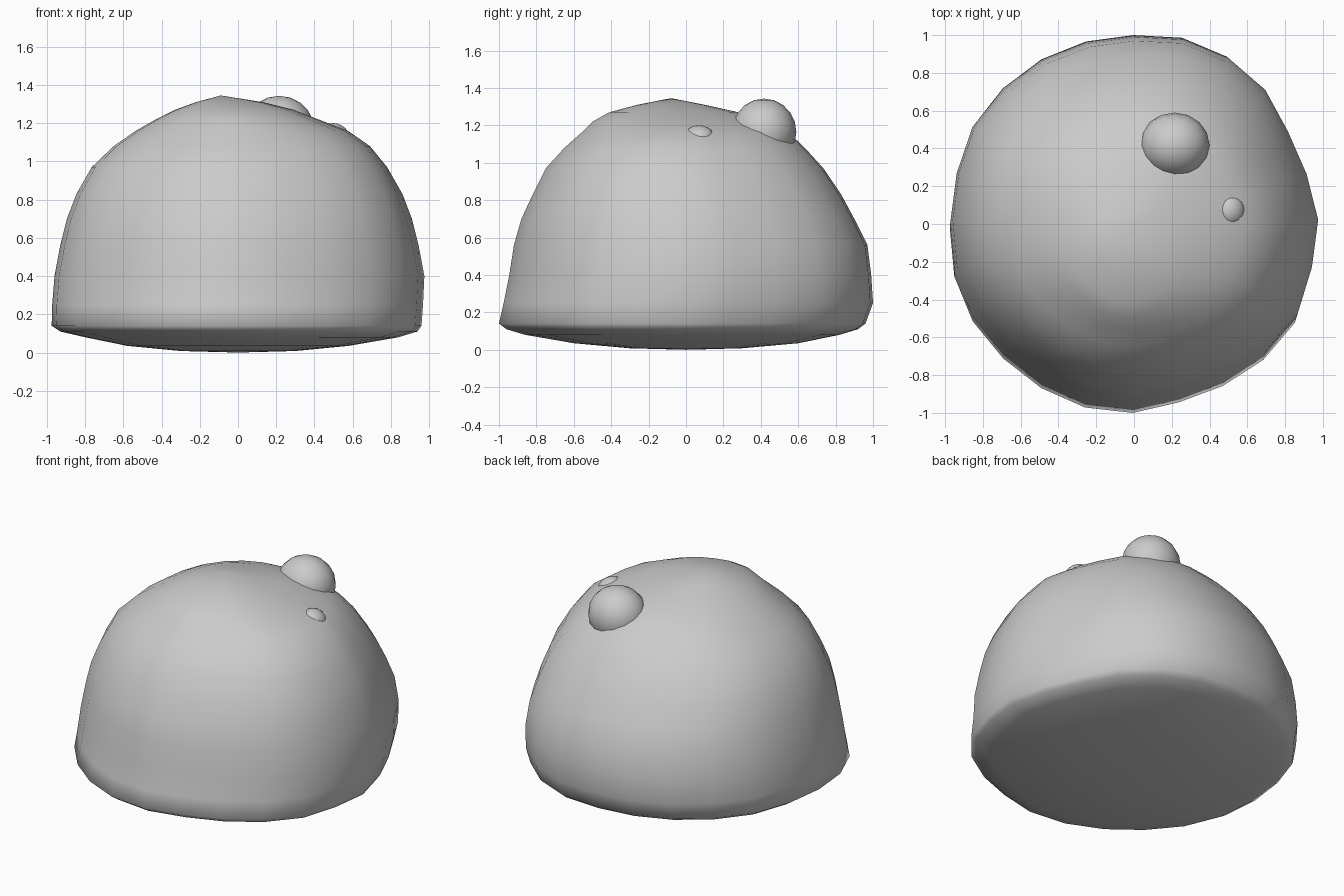
import bpy, bmesh
from math import sin, cos, pi
from mathutils import Matrix, Euler

if "Cube" in bpy.data.objects:
    bpy.data.objects.remove(bpy.data.objects["Cube"])

# Slightly lumpy plan outline, radius every 15 degrees
OUTLINE = [.975, .95, .945, .985, 1.0, 1.0, 1.0, .98, .985, .99, .995, .98,
           .975, .99, .99, .98, .98, .985, .99, .957, .967, .99, 1.005, .98]

# Cross-sections from bottom to top: z, x min, x max, y min, y max
RINGS = [(.008, -.30, .30, -.30, .30),
         (.035, -.58, .58, -.60, .60),
         (.08, -.80, .84, -.86, .82),
         (.11, -.93, .94, -.96, .92),
         (.14, -.975, .96, -1.0, .96),
         (.25, -.972, .968, -.975, 1.0),
         (.40, -.96, .975, -.945, .99),
         (.56, -.93, .945, -.92, .97),
         (.70, -.895, .91, -.88, .90),
         (.83, -.845, .86, -.82, .83),
         (.97, -.765, .78, -.75, .735),
         (1.08, -.65, .69, -.65, .635),
         (1.16, -.535, .575, -.56, .55),
         (1.22, -.43, .42, -.50, .43),
         (1.27, -.33, .29, -.41, .28),
         (1.31, -.22, .13, -.26, .10)]


def finish(bm, name):
    bmesh.ops.recalc_face_normals(bm, faces=bm.faces)
    mesh = bpy.data.meshes.new(name)
    bm.to_mesh(mesh)
    bm.free()
    for p in mesh.polygons:
        p.use_smooth = True
    obj = bpy.data.objects.new(name, mesh)
    bpy.context.collection.objects.link(obj)
    return obj


def ball(name, loc, radii, tilt):
    bm = bmesh.new()
    bmesh.ops.create_uvsphere(bm, u_segments=16, v_segments=10, radius=1)
    m = Matrix.LocRotScale(loc, Euler(tilt), radii)
    bmesh.ops.transform(bm, matrix=m, verts=bm.verts)
    return finish(bm, name)


# Domed body
bm = bmesh.new()
n = len(OUTLINE)
loops = []
for z, x0, x1, y0, y1 in RINGS:
    loop = []
    for i, r in enumerate(OUTLINE):
        a = 2 * pi * i / n
        k = r / .98 if i % 6 else 1.0
        loop.append(bm.verts.new(((x0 + x1) / 2 + (x1 - x0) / 2 * k * cos(a),
                                  (y0 + y1) / 2 + (y1 - y0) / 2 * k * sin(a), z)))
    loops.append(loop)
for a, b in zip(loops, loops[1:]):
    for i in range(n):
        j = (i + 1) % n
        bm.faces.new((a[i], a[j], b[j], b[i]))
for loop, tip in ((loops[0], (0, 0, 0)), (loops[-1], (-.09, -.08, 1.345))):
    v = bm.verts.new(tip)
    for i in range(n):
        bm.faces.new((loop[i], loop[(i + 1) % n], v))
finish(bm, "dome_body")

# Round knob and small bump on top
ball("round_knob", (.215, .417, 1.165), (.185, .173, .178), (0, 0, 0))
ball("small_bump", (.515, .07, 1.14), (.075, .08, .055), (0, .5, 0))
